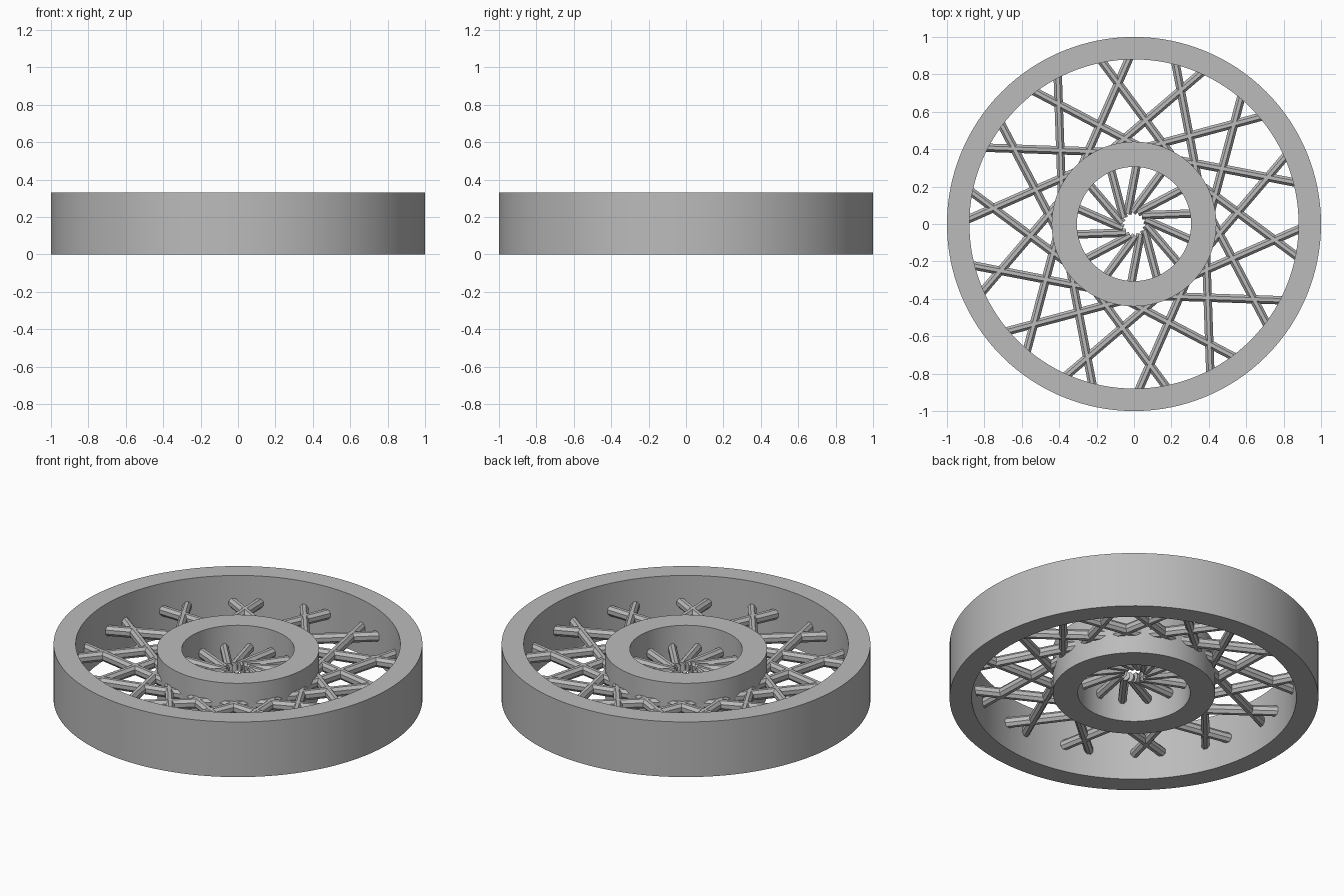
import bpy, bmesh, math
from mathutils import Matrix, Vector

cube = bpy.data.objects.get("Cube")
if cube:
    bpy.data.objects.remove(cube, do_unlink=True)

grey = bpy.data.materials.new("plain grey")
grey.use_nodes = True
colour = (0.5, 0.5, 0.5, 1)
grey.diffuse_color = colour
grey.node_tree.nodes["Principled BSDF"].inputs["Base Color"].default_value = colour

COUNT = 14
MID_Z = 0.165


def add_object(name, bm):
    bmesh.ops.recalc_face_normals(bm, faces=bm.faces)
    mesh = bpy.data.meshes.new(name)
    bm.to_mesh(mesh)
    bm.free()
    mesh.materials.append(grey)
    obj = bpy.data.objects.new(name, mesh)
    bpy.context.collection.objects.link(obj)
    return obj


def ring(name, inner, outer, height):
    """Spin a rectangular section into a smooth-walled ring."""
    bm = bmesh.new()
    low, high = MID_Z - height / 2, MID_Z + height / 2
    section = [(inner, low), (outer, low), (outer, high), (inner, high)]
    verts = [bm.verts.new((r, 0, z)) for r, z in section]
    edges = [bm.edges.new((verts[i], verts[(i + 1) % 4])) for i in range(4)]
    bmesh.ops.spin(bm, geom=verts + edges, cent=(0, 0, 0), axis=(0, 0, 1),
                   angle=math.tau, steps=128)
    bmesh.ops.remove_doubles(bm, verts=bm.verts, dist=0.0001)
    obj = add_object(name, bm)
    bpy.ops.object.select_all(action="DESELECT")
    obj.select_set(True)
    bpy.context.view_layer.objects.active = obj
    bpy.ops.object.shade_smooth_by_angle(angle=math.radians(30))


def spokes(name, offset, start, end, phase, side):
    """Octagonal bars tangent to a circle of radius offset; side picks the sweep."""
    bm = bmesh.new()
    for i in range(COUNT):
        foot = math.radians(phase) + i * math.tau / COUNT
        normal = Vector((math.cos(foot), math.sin(foot), 0))
        along = side * Vector((-normal.y, normal.x, 0))
        centre = normal * offset + along * (start + end) / 2
        centre.z = MID_Z
        # Bar axis lies along the tangent, a flat side faces up
        matrix = (Matrix.Translation(centre)
                  @ Matrix.Rotation(math.atan2(along.y, along.x), 4, "Z")
                  @ Matrix.Diagonal((1, 0.023, 0.029, 1))
                  @ Matrix.Rotation(math.pi / 2, 4, "Y")
                  @ Matrix.Rotation(math.pi / 8, 4, "Z"))
        bmesh.ops.create_cone(bm, cap_ends=True, segments=8, radius1=1.06,
                              radius2=1.06, depth=end - start, matrix=matrix)
    add_object(name, bm)


# Rim and hub
ring("outer_rim", 0.88, 1.0, 0.33)
ring("hub_ring", 0.305, 0.44, 0.27)

# Crossing lattice between hub and rim
spokes("left_sweep_spokes", 0.38, 0, 0.815, 88, 1)
spokes("right_sweep_spokes", 0.38, 0, 0.815, 182, -1)

# Pinwheel of short bars inside the hub
spokes("inner_spokes", 0.045, 0.045, 0.33, 92, -1)
